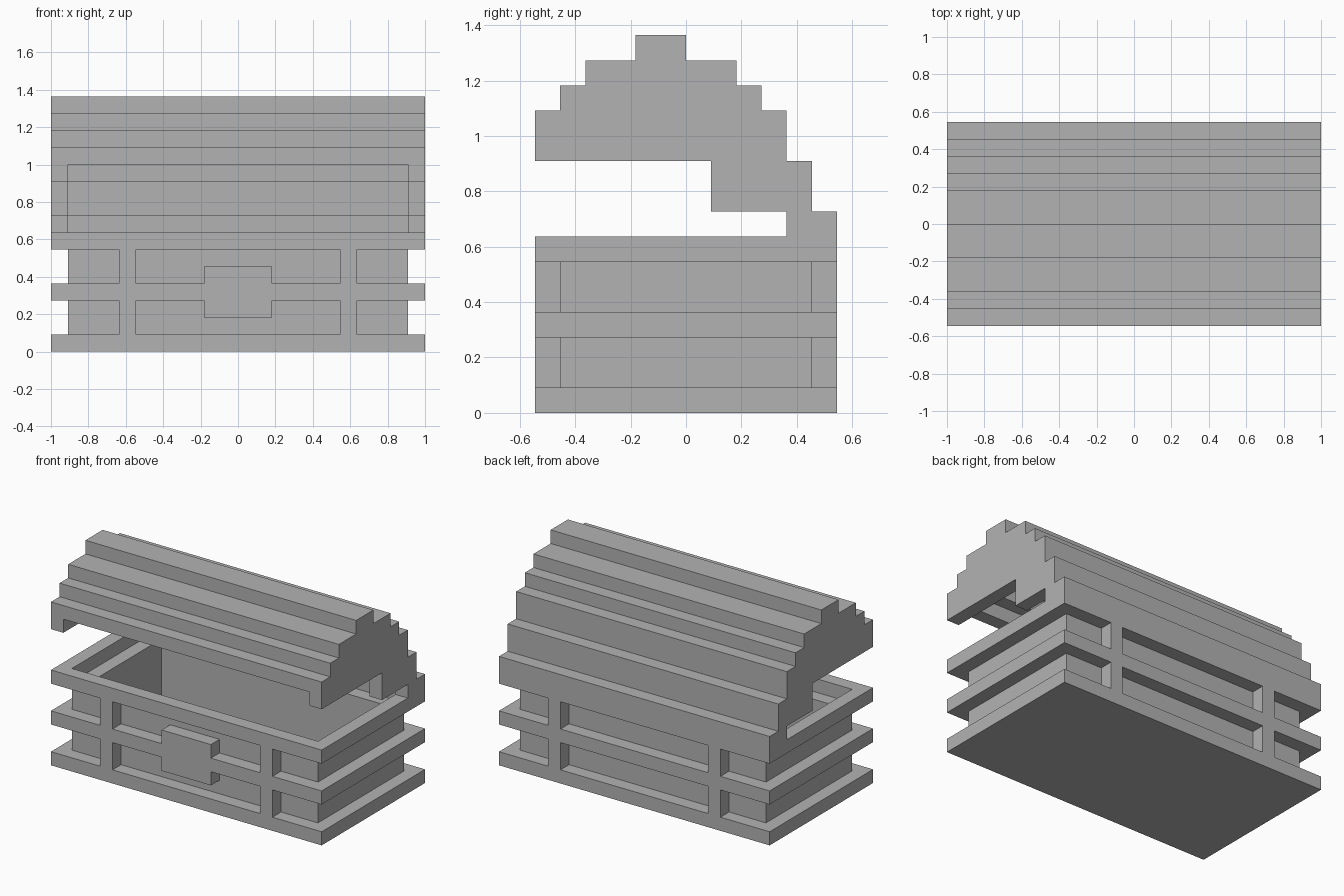
import bpy
import bmesh
from mathutils import Vector

UNIT = 1 / 11  # one block of the chest

cube = bpy.data.objects.get("Cube")
if cube:
    bpy.data.objects.remove(cube, do_unlink=True)

grey = bpy.data.materials.new("plain_grey")
grey.use_nodes = True
colour = (0.45, 0.45, 0.45, 1)
grey.diffuse_color = colour
grey.node_tree.nodes["Principled BSDF"].inputs["Base Color"].default_value = colour


def finish(name, bm):
    """Scale a block-unit bmesh to size and make it an object."""
    bmesh.ops.recalc_face_normals(bm, faces=bm.faces)
    bmesh.ops.scale(bm, vec=Vector((UNIT, UNIT, UNIT)), verts=bm.verts)
    mesh = bpy.data.meshes.new(name)
    bm.to_mesh(mesh)
    bm.free()
    mesh.materials.append(grey)
    obj = bpy.data.objects.new(name, mesh)
    bpy.context.collection.objects.link(obj)
    return obj


def add_box(bm, x, y, z):
    """Add a box given its (low, high) range on each axis."""
    verts = bmesh.ops.create_cube(bm, size=1)["verts"]
    for v in verts:
        v.co = [r[0] if c < 0 else r[1] for c, r in zip(v.co, (x, y, z))]


def box(name, x, y, z):
    bm = bmesh.new()
    add_box(bm, x, y, z)
    return finish(name, bm)


def ring(name, hx, hy, z):
    """Rectangular frame, one block thick, open in the middle."""
    bm = bmesh.new()
    for s in (-1, 1):
        add_box(bm, (-hx, hx), sorted((s * hy, s * (hy - 1))), z)
        add_box(bm, sorted((s * hx, s * (hx - 1))), (1 - hy, hy - 1), z)
    return finish(name, bm)


def prism(name, outline, x0, x1):
    """Extrude a (y, z) outline along x."""
    bm = bmesh.new()
    face = bm.faces.new([bm.verts.new((x0, y, z)) for y, z in outline])
    out = bmesh.ops.extrude_face_region(bm, geom=[face])["geom"]
    moved = [g for g in out if isinstance(g, bmesh.types.BMVert)]
    bmesh.ops.translate(bm, vec=(x1 - x0, 0, 0), verts=moved)
    return finish(name, bm)


# Chest body: floor slab, recessed walls and the bands around them
box("floor_slab", (-11, 11), (-6, 6), (0, 1))
ring("recessed_walls", 10, 5, (1, 6))
ring("middle_band", 11, 6, (3, 4))
ring("top_band", 11, 6, (6, 7))

# Upright straps on the front and back, filling the gaps between bands
for side, y in (("front", (-6, -5)), ("back", (5, 6))):
    for hand, x in (("right", (-7, -6)), ("left", (6, 7))):
        bm = bmesh.new()
        for z in ((1, 3), (4, 6)):
            add_box(bm, x, y, z)
        finish(f"{side}_{hand}_strap", bm)

# Latch plate
box("latch", (-2, 2), (-6, -5), (2, 5))

# Stepped lid shell, from the front edge over the ridge to the hinge edge
steps = [(-6, -5, 11, 12), (-5, -4, 12, 13), (-4, -2, 13, 14),
         (-2, 0, 14, 15), (0, 2, 13, 14), (2, 3, 12, 13),
         (3, 4, 10, 12), (4, 5, 8, 10), (5, 6, 7, 8)]
bm = bmesh.new()
for y0, y1, z0, z1 in steps:
    add_box(bm, (-10, 10), (y0, y1), (z0, z1))
finish("lid_shell", bm)

# Lid end walls: the top follows the shell, the underside steps down to the hinge
top = []
for y0, y1, z0, z1 in reversed(steps):
    top += [(y1, z1), (y0, z1)]
under = [(-6, 10), (1, 10), (1, 8), (4, 8), (4, 7), (6, 7)]
prism("lid_right_end", under + top, -11, -10)
prism("lid_left_end", under + top, 10, 11)
